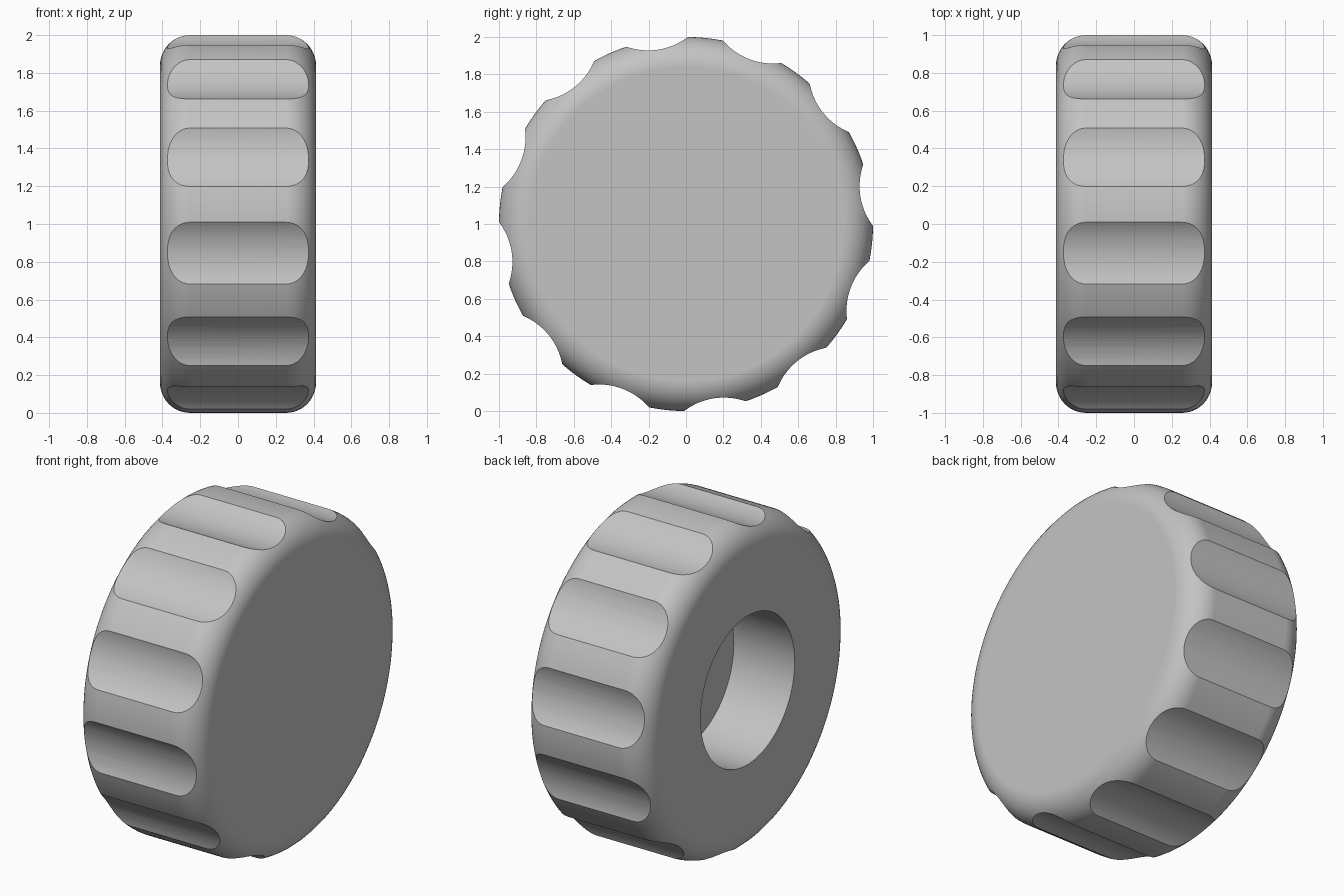
import bpy, bmesh
from math import sin, cos, pi, radians
from mathutils import Matrix, Vector

cube = bpy.data.objects.get("Cube")
if cube:
    bpy.data.objects.remove(cube, do_unlink=True)

RADIUS, HALF_WIDTH, FILLET = 1.0, 0.413, 0.16
BORE_RADIUS, BORE_FLOOR = 0.45, -0.005
GROOVES, GROOVE_RADIUS, GROOVE_BOTTOM, GROOVE_TURN = 12, 0.35, 0.944, 9
CENTRE = Vector((0, 0, 1))

grey = bpy.data.materials.new("plain grey")
grey.use_nodes = True
colour = (0.55, 0.55, 0.55, 1)
grey.diffuse_color = colour
grey.node_tree.nodes["Principled BSDF"].inputs["Base Color"].default_value = colour


def make_object(name, bm):
    mesh = bpy.data.meshes.new(name)
    bmesh.ops.recalc_face_normals(bm, faces=bm.faces)
    bm.to_mesh(mesh)
    bm.free()
    mesh.materials.append(grey)
    obj = bpy.data.objects.new(name, mesh)
    obj.location = CENTRE
    bpy.context.collection.objects.link(obj)
    return obj


def fillet(side, start, end, steps=12):
    """Quarter-round points (x, radius) at one rim."""
    for i in range(steps + 1):
        a = start + (end - start) * i / steps
        yield (side * (HALF_WIDTH - FILLET + FILLET * sin(a)),
               RADIUS - FILLET + FILLET * cos(a))


# Knob body: half section revolved about the x axis, with a blind bore on -x
section = [(HALF_WIDTH, 0), *fillet(1, pi / 2, 0), *fillet(-1, 0, pi / 2),
           (-HALF_WIDTH, BORE_RADIUS), (BORE_FLOOR, BORE_RADIUS), (BORE_FLOOR, 0)]
bm = bmesh.new()
verts = [bm.verts.new((x, 0, r)) for x, r in section]
edges = [bm.edges.new(pair) for pair in zip(verts, verts[1:])]
bmesh.ops.spin(bm, geom=verts + edges, cent=(0, 0, 0), axis=(1, 0, 0),
               angle=2 * pi, steps=192, use_duplicate=False)
bmesh.ops.remove_doubles(bm, verts=bm.verts, dist=1e-4)
knob = make_object("knob", bm)

# Finger grooves: a ring of cylinders cut from the rim
bm = bmesh.new()
for i in range(GROOVES):
    a = radians(GROOVE_TURN) + 2 * pi * i / GROOVES
    r = GROOVE_BOTTOM + GROOVE_RADIUS
    place = Matrix.Translation((0, r * cos(a), r * sin(a)))
    bmesh.ops.create_cone(bm, cap_ends=True, segments=96, radius1=GROOVE_RADIUS,
                          radius2=GROOVE_RADIUS, depth=1.2,
                          matrix=place @ Matrix.Rotation(a, 4, 'X')
                          @ Matrix.Rotation(pi / 2, 4, 'Y'))
cutter = make_object("groove_cutter", bm)
cutter.hide_render = True

cut = knob.modifiers.new("grooves", 'BOOLEAN')
cut.operation, cut.solver, cut.object = 'DIFFERENCE', 'EXACT', cutter
for obj in bpy.context.selected_objects:
    obj.select_set(False)
bpy.context.view_layer.objects.active = knob
knob.select_set(True)
bpy.ops.object.modifier_apply(modifier=cut.name)
bpy.data.objects.remove(cutter, do_unlink=True)

# Smooth curves, crisp groove and bore edges, flat end faces
bpy.ops.object.shade_smooth_by_angle(angle=radians(25))
weighted = knob.modifiers.new("flat_ends", 'WEIGHTED_NORMAL')
weighted.keep_sharp = True
